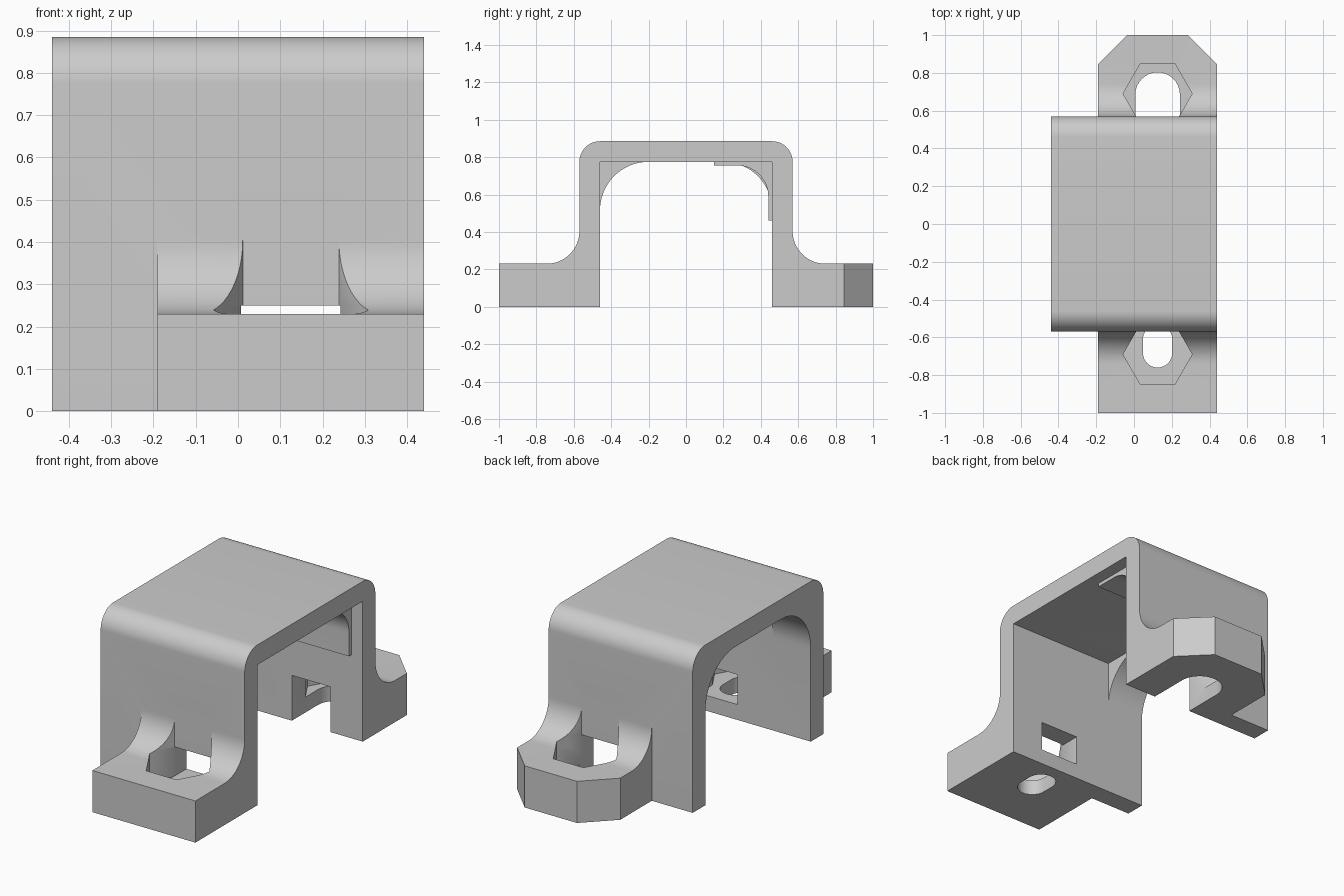
import bpy, bmesh, math

old = bpy.data.objects.get("Cube")
if old:
    bpy.data.objects.remove(old, do_unlink=True)

grey = bpy.data.materials.new("light grey")
grey.use_nodes = True
colour = (0.6, 0.6, 0.6, 1)
grey.diffuse_color = colour
grey.node_tree.nodes["Principled BSDF"].inputs["Base Color"].default_value = colour

HALF, OUT, INN = 0.44, 0.57, 0.46      # half length, outer and inner wall faces
TOP, CEIL, TAB = 0.885, 0.775, 0.23    # roof, ceiling and tab heights
MID = 0.125                            # x centre of the screw tabs


def arc(cx, cy, r, a, b, n=16):
    steps = [math.radians(a + (b - a) * i / n) for i in range(n + 1)]
    return [(cx + r * math.cos(t), cy + r * math.sin(t)) for t in steps]


def prism(name, points, axis, lo, hi):
    """Extrude a yz profile along x, or an xy profile along z."""
    bm = bmesh.new()
    place = (lambda p: (lo, *p)) if axis == "x" else (lambda p: (*p, lo))
    face = bm.faces.new([bm.verts.new(place(p)) for p in points])
    moved = bmesh.ops.extrude_face_region(bm, geom=[face])["geom"]
    shift = (hi - lo, 0, 0) if axis == "x" else (0, 0, hi - lo)
    bmesh.ops.translate(bm, verts=[v for v in moved if isinstance(v, bmesh.types.BMVert)], vec=shift)
    bmesh.ops.recalc_face_normals(bm, faces=bm.faces)
    mesh = bpy.data.meshes.new(name)
    bm.to_mesh(mesh)
    bm.free()
    mesh.materials.append(grey)
    ob = bpy.data.objects.new(name, mesh)
    bpy.context.collection.objects.link(ob)
    return ob


def combine(target, other, operation):
    mod = target.modifiers.new("combine", "BOOLEAN")
    mod.operation, mod.solver, mod.object = operation, "EXACT", other
    bpy.context.view_layer.objects.active = target
    bpy.ops.object.modifier_apply(modifier=mod.name)
    bpy.data.objects.remove(other, do_unlink=True)


def side(points, s):
    return [(y * s, z) for y, z in points]


def box(x0, x1, y0, y1):
    return [(x0, y0), (x1, y0), (x1, y1), (x0, y1)]


# Arched cover: two walls and a roof with rounded outer edges
r = TOP - CEIL
cover = [(INN, 0), (OUT, 0)] + arc(OUT - r, TOP - r, r, 0, 90)
cover += arc(r - OUT, TOP - r, r, 90, 180) + [(-OUT, 0), (-INN, 0), (-INN, CEIL), (INN, CEIL)]
bracket = prism("bracket", cover, "x", -HALF, HALF)

# Corner fillets inside the -x end
for s in (1, -1):
    rib = arc(0.2, 0.515, 0.26, 0, 90) + [(0.2, 0.8), (0.5, 0.8), (0.5, 0.515)]
    combine(bracket, prism("rib", side(rib, s), "x", -HALF, -0.21), "UNION")

# Thin curved pad in the back upper corner
pad = [(0.15, 0.8), (0.15, 0.755)] + arc(0.275, 0.59, 0.165, 90, 0)
pad += [(0.44, 0.46), (0.5, 0.46), (0.5, 0.8)]
combine(bracket, prism("pad", pad, "x", -0.21, 0.37), "UNION")

# Screw tabs: a filleted foot with chamfered corners
for s in (1, -1):
    foot = [(0.5, 0), (1, 0), (1, TAB)] + arc(0.745, TAB + 0.175, 0.175, 270, 180) + [(0.5, TAB + 0.175)]
    tab = prism("tab", side(foot, s), "x", -0.19, HALF)
    for x, d in ((-0.19, 1), (HALF, -1)):
        wedge = [(x + d * 0.255, 1.1), (x - d * 0.1, 1.1), (x - d * 0.1, 0.745)]
        combine(tab, prism("corner_cutter", side(wedge, s), "z", -1, 1), "DIFFERENCE")
    combine(bracket, tab, "UNION")

# Hex pockets, wall windows and screw slots
for s in (1, -1):
    hexagon = arc(MID, 0.69, 0.183, 0, 300, 5)
    low = [(x, y * s) for x, y in hexagon]
    combine(bracket, prism("pocket_cutter", low, "z", 0.085, 0.25), "DIFFERENCE")
    w = 0.183 - 0.12 / math.sqrt(3)
    high = [(x, s * max(y, OUT)) for x, y in hexagon if y > 0.6]
    high += [(MID - w, s * OUT), (MID + w, s * OUT)]
    high.sort(key=lambda p: math.atan2(p[1] - s * 0.69, p[0] - MID))
    combine(bracket, prism("upper_cutter", high, "z", 0.2, 0.5), "DIFFERENCE")
    window = box(MID - 0.118, MID + 0.118, s * 0.4, s * 0.6)
    combine(bracket, prism("window_cutter", window, "z", 0.085, 0.25), "DIFFERENCE")

back_slot = arc(MID, 0.685, 0.118, 0, 180) + [(MID - 0.118, 0.4), (MID + 0.118, 0.4)]
combine(bracket, prism("slot_cutter", back_slot, "z", -0.1, 0.15), "DIFFERENCE")
front_slot = arc(MID, -0.6825, 0.0775, 180, 360) + arc(MID, -0.61, 0.0775, 0, 180)
combine(bracket, prism("slot_cutter", front_slot, "z", -0.1, 0.15), "DIFFERENCE")

bpy.ops.object.select_all(action="DESELECT")
bracket.select_set(True)
bpy.context.view_layer.objects.active = bracket
bpy.ops.object.shade_smooth_by_angle(angle=math.radians(30))
